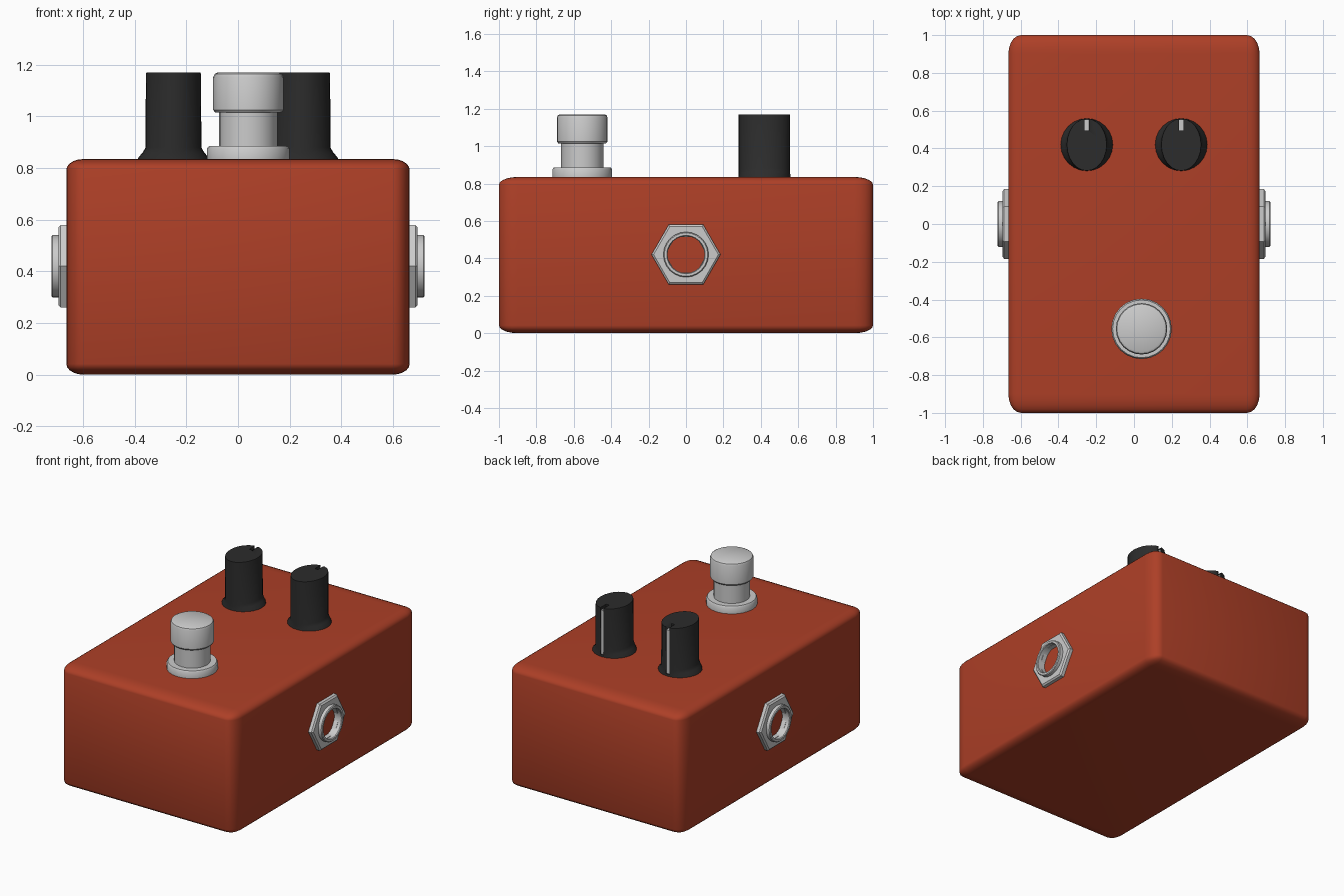
import bpy, bmesh, math
from mathutils import Matrix, Vector

if "Cube" in bpy.data.objects:
    bpy.data.objects.remove(bpy.data.objects["Cube"])

TOP = 0.835


def material(name, rgb):
    m = bpy.data.materials.new(name)
    m.diffuse_color = (*rgb, 1)
    m.use_nodes = True
    m.node_tree.nodes["Principled BSDF"].inputs["Base Color"].default_value = m.diffuse_color
    return m


RUST = material("rust_paint", (0.42, 0.05, 0.02))
BLACK = material("black_plastic", (0.025, 0.025, 0.025))


def finish(name, bm, mat=None, matrix=Matrix()):
    bmesh.ops.transform(bm, matrix=matrix, verts=bm.verts)
    bmesh.ops.recalc_face_normals(bm, faces=bm.faces)
    me = bpy.data.meshes.new(name)
    bm.to_mesh(me)
    bm.free()
    ob = bpy.data.objects.new(name, me)
    bpy.context.collection.objects.link(ob)
    if mat:
        me.materials.append(mat)
    bpy.ops.object.select_all(action='DESELECT')
    ob.select_set(True)
    bpy.context.view_layer.objects.active = ob
    bpy.ops.object.shade_smooth_by_angle(angle=math.radians(35))
    return ob


def box(name, lo, hi, mat=None, bevel=0.0):
    # bevel is done on the unit cube so it stretches with the box
    bm = bmesh.new()
    bmesh.ops.create_cube(bm, size=1)
    if bevel:
        bmesh.ops.bevel(bm, geom=bm.edges[:], offset=bevel, segments=5,
                        profile=0.5, affect='EDGES')
    lo, hi = Vector(lo), Vector(hi)
    return finish(name, bm, mat, Matrix.Translation((lo + hi) / 2) @ Matrix.Diagonal((*(hi - lo), 1)))


def loft(name, rings, segs, mat=None, matrix=Matrix(), closed=False, phase=0.0):
    # stack of elliptical rings (x radius, y radius, z)
    bm = bmesh.new()
    loops = []
    for rx, ry, z in rings:
        loops.append([bm.verts.new((rx * math.cos(a), ry * math.sin(a), z))
                      for a in (phase + 2 * math.pi * i / segs for i in range(segs))])
    pairs = list(zip(loops, loops[1:]))
    if closed:
        pairs.append((loops[-1], loops[0]))
    else:
        bm.faces.new(loops[0])
        bm.faces.new(loops[-1])
    for a, b in pairs:
        for i in range(segs):
            j = (i + 1) % segs
            bm.faces.new((a[i], a[j], b[j], b[i]))
    return finish(name, bm, mat, matrix)


def round_rings(profile):
    return [(r, r, z) for r, z in profile]


# enclosure
box("enclosure", (-0.665, -1, 0), (0.665, 1, TOP), RUST, bevel=0.05)

# foot switch: collar, neck and cap
loft("foot_switch", round_rings([
    (0.16, 0), (0.16, 0.04), (0.153, 0.05), (0.113, 0.05), (0.113, 0.18),
    (0.128, 0.18), (0.136, 0.19), (0.136, 0.317), (0.131, 0.329), (0.12, 0.335)]),
    24, matrix=Matrix.Translation((0.04, -0.555, TOP)))

# knobs with flattened grips, and a pointer set in a groove
for side, x in (("left", -0.25), ("right", 0.25)):
    knob = loft(side + "_knob", [
        (0.138, 0.139, 0), (0.136, 0.138, 0.006), (0.119, 0.138, 0.026),
        (0.108, 0.138, 0.045), (0.107, 0.138, 0.327), (0.105, 0.138, 0.335)],
        24, BLACK, Matrix.Translation((x, 0.42, TOP)))
    cutter = box(side + "_groove_cutter", (x - 0.012, 0.495, 0.85), (x + 0.012, 0.6, 1.25))
    cutter.hide_render = True
    cutter.hide_set(True)
    mod = knob.modifiers.new("groove", 'BOOLEAN')
    mod.operation = 'DIFFERENCE'
    mod.solver = 'EXACT'
    mod.object = cutter
    box(side + "_pointer", (x - 0.012, 0.495, 0.85), (x + 0.012, 0.552, 1.15))

# jack sockets: hex nut and threaded sleeve on each side
C = 2 / math.sqrt(3)
for side, s in (("left", -1), ("right", 1)):
    place = (Matrix.Translation((s * 0.66, 0, 0.42))
             @ Matrix.Rotation(s * math.pi / 2, 4, 'Y'))
    loft(side + "_jack_nut", round_rings([
        (0.16 * C, 0), (0.16 * C, 0.027), (0.15 * C, 0.036), (0.11, 0.036), (0.11, 0)]),
        6, matrix=place, closed=True, phase=math.pi / 2)
    loft(side + "_jack_sleeve", round_rings([
        (0.121, 0), (0.121, 0.058), (0.116, 0.063), (0.103, 0.063), (0.099, 0.058), (0.099, 0)]),
        24, matrix=place, closed=True)
